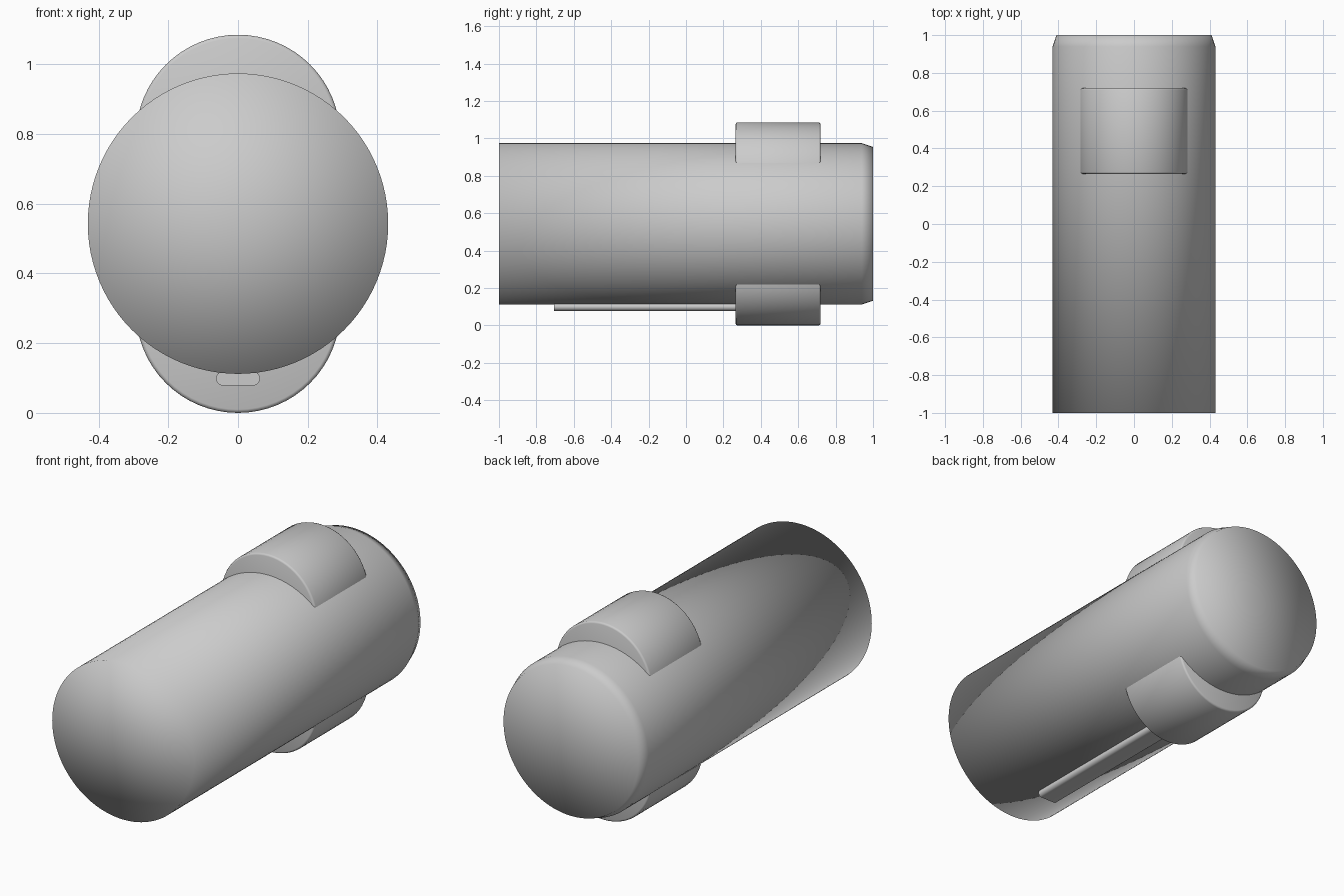
import bpy, bmesh
from math import cos, sin, pi, radians

if "Cube" in bpy.data.objects:
    bpy.data.objects.remove(bpy.data.objects["Cube"])

AXIS_Z = 0.543  # height of the main barrel axis


def loft(name, sections, smooth_angle=None):
    """Skin closed rings of (x, z) points placed along y, with fanned end caps."""
    bm = bmesh.new()
    rings = [[bm.verts.new((x, y, z)) for x, z in pts] for y, pts in sections]
    n = len(rings[0])
    for a, b in zip(rings, rings[1:]):
        for i in range(n):
            j = (i + 1) % n
            bm.faces.new((a[i], a[j], b[j], b[i]))
    for ring in (rings[0], rings[-1]):
        cx = sum(v.co.x for v in ring) / n
        cz = sum(v.co.z for v in ring) / n
        hub = bm.verts.new((cx, ring[0].co.y, cz))
        for i in range(n):
            bm.faces.new((hub, ring[i], ring[(i + 1) % n]))
    bmesh.ops.recalc_face_normals(bm, faces=bm.faces)
    mesh = bpy.data.meshes.new(name)
    bm.to_mesh(mesh)
    bm.free()
    ob = bpy.data.objects.new(name, mesh)
    bpy.context.collection.objects.link(ob)
    bpy.ops.object.select_all(action='DESELECT')
    ob.select_set(True)
    bpy.context.view_layer.objects.active = ob
    if smooth_angle is None:
        bpy.ops.object.shade_smooth()
    else:
        bpy.ops.object.shade_smooth_by_angle(angle=radians(smooth_angle))
    return ob


def circle(r, z, n=64):
    return [(r * cos(2 * pi * i / n), z + r * sin(2 * pi * i / n)) for i in range(n)]


def stadium(half_w, half_h, z, n=12):
    """Flat bar outline with half-round sides."""
    pts = []
    for side, start in ((1, -pi / 2), (-1, pi / 2)):
        for i in range(n + 1):
            a = start + pi * i / n
            pts.append((side * (half_w - half_h) + half_h * cos(a), z + half_h * sin(a)))
    return pts


# Main barrel: flat front, small chamfer at the back, softly shaded caps
loft("barrel", [(y, circle(r, AXIS_Z, 96))
                for y, r in ((-1, 0.431), (0.94, 0.431), (1, 0.411))])

# Upper and lower round lugs with slightly softened rims
R, B = 0.293, 0.01
for name, z in (("upper_lug", 1.085 - R), ("lower_lug", R)):
    loft(name, [(0.265, circle(R - B, z)), (0.268, circle(R - 0.3 * B, z)),
                (0.275, circle(R, z)), (0.71, circle(R, z)),
                (0.717, circle(R - 0.3 * B, z)), (0.72, circle(R - B, z))], 50)

# Thin rod running under the barrel into the lower lug
loft("lower_rod", [(y, stadium(0.063, 0.021, 0.099)) for y in (-0.705, 0.3)], 40)
